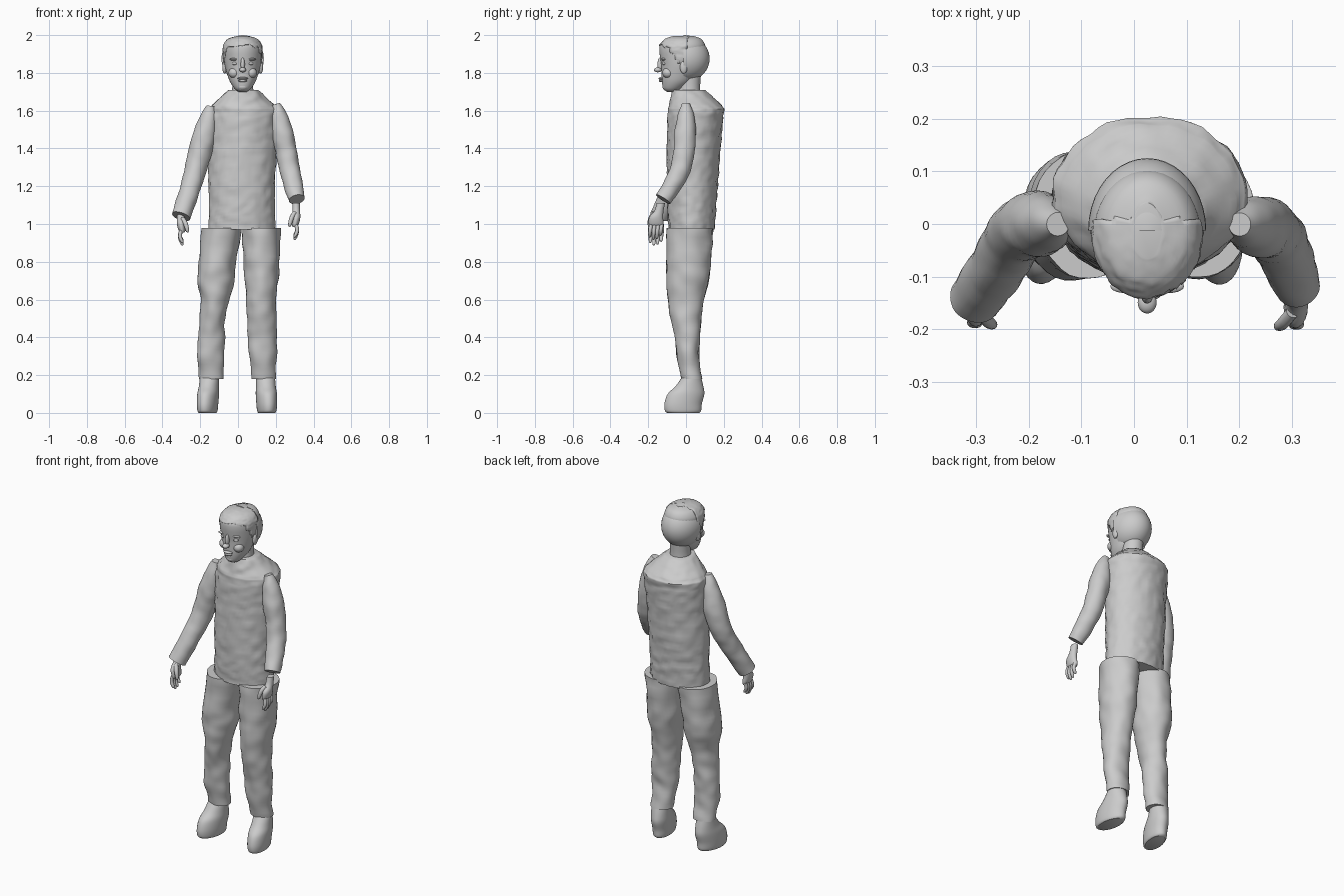
import bpy, bmesh, math
from mathutils import Vector, noise

if "Cube" in bpy.data.objects:
    bpy.data.objects.remove(bpy.data.objects["Cube"])

GREY = (0.6, 0.6, 0.6, 1)
clay = bpy.data.materials.new("plain grey")
clay.use_nodes = True
clay.diffuse_color = GREY
clay.node_tree.nodes["Principled BSDF"].inputs["Base Color"].default_value = GREY

HEAD_X = 0.025  # the head and neck sit slightly off centre


def finish(name, bm, angle=40):
    """Turn a bmesh into a named, smooth shaded object."""
    bmesh.ops.recalc_face_normals(bm, faces=bm.faces)
    mesh = bpy.data.meshes.new(name)
    bm.to_mesh(mesh)
    bm.free()
    obj = bpy.data.objects.new(name, mesh)
    bpy.context.collection.objects.link(obj)
    mesh.materials.append(clay)
    bpy.ops.object.select_all(action="DESELECT")
    obj.select_set(True)
    bpy.context.view_layer.objects.active = obj
    bpy.ops.object.shade_smooth_by_angle(angle=math.radians(angle))
    return obj


def spline(rings, i, t):
    """Catmull-Rom blend between ring i and the next one."""
    last = len(rings) - 1
    a, b, c, d = (rings[min(max(i + k, 0), last)] for k in (-1, 0, 1, 2))
    return [q + t / 2 * (r - p + t * (2 * p - 5 * q + 4 * r - s + t * (3 * (q - r) + s - p)))
            for p, q, r, s in zip(a, b, c, d)]


def loft(rings, sides=32, steps=5, follow=False, rough=0, grain=20, curved=True):
    """Skin elliptical rings (x, y, z, rx, ry); follow tilts them along the path."""
    path = []
    for i in range(len(rings) - 1):
        for k in range(steps):
            t = k / steps
            path.append(spline(rings, i, t) if curved else
                        [p + (q - p) * t for p, q in zip(rings[i], rings[i + 1])])
    path.append(list(rings[-1]))
    bm = bmesh.new()
    loops = []
    for i, (x, y, z, rx, ry) in enumerate(path):
        centre = Vector((x, y, z))
        ahead = Vector(path[min(i + 1, len(path) - 1)][:3])
        behind = Vector(path[max(i - 1, 0)][:3])
        down = Vector((0, 0, -1))
        tilt = down.rotation_difference(ahead - behind)
        loop = []
        for k in range(sides):
            a = math.tau * k / sides
            offset = Vector((rx * math.cos(a), ry * math.sin(a), 0))
            if follow:
                offset.rotate(tilt)
            if rough:
                bump = noise.noise((centre + offset) * grain)
                offset += offset.normalized() * bump * rough
            loop.append(bm.verts.new(centre + offset))
        loops.append(loop)
    for low, high in zip(loops, loops[1:]):
        for k in range(sides):
            n = (k + 1) % sides
            bm.faces.new((low[k], low[n], high[n], high[k]))
    bm.faces.new(loops[0])
    bm.faces.new(loops[-1])
    return bm


def ellipsoid(name, centre, size):
    bm = bmesh.new()
    bmesh.ops.create_uvsphere(bm, u_segments=20, v_segments=12, radius=1)
    for v in bm.verts:
        v.co = Vector(centre) + v.co * Vector(size)
    return finish(name, bm)


# Torso: a lumpy sleeveless jacket with sloping shoulders
torso = [(.02, .028, .97, .175, .122), (.02, .03, 1.1, .174, .13),
         (.02, .035, 1.25, .176, .138), (.025, .042, 1.42, .18, .142),
         (.03, .05, 1.56, .185, .148), (.03, .055, 1.61, .183, .15),
         (.028, .05, 1.63, .165, .138), (.027, .015, 1.71, .078, .086)]
finish("torso", loft(torso, 56, 8, rough=.007, grain=28, curved=False), 50)

# Trouser legs: shared heights and depths, separate widths for each side
heights = (.98, .8, .7, .6, .5, .4, .3, .18)
depth_mid = (.02, .015, .01, 0, 0, .007, .01, .03)
depth = (.122, .118, .11, .095, .08, .068, .06, .053)
leg_shapes = {
    "right": ((-.085, -.11, -.118, -.122, -.135, -.14, -.145, -.14),
              (.105, .098, .097, .074, .068, .07, .073, .063)),
    "left": ((.125, .122, .125, .12, .125, .128, .132, .135),
             (.1, .095, .09, .08, .078, .077, .072, .064)),
}
for side, (middles, widths) in leg_shapes.items():
    rings = list(zip(middles, depth_mid, heights, widths, depth))
    finish(side + "_trouser_leg", loft(rings, 36, 6, rough=.008, grain=14), 50)

# Shoes: rounded, turned slightly outwards
shoe = [(0, -.015, 0, .044, .085), (0, -.016, .012, .05, .097),
        (0, -.015, .05, .054, .1), (0, 0, .1, .055, .098),
        (0, .018, .14, .052, .075), (0, .03, .19, .05, .05)]
for side, x, turn in (("right", -.158, -.22), ("left", .15, .14)):
    obj = finish(side + "_shoe", loft(shoe))
    obj.location.x = x
    obj.rotation_euler.z = turn

# Sleeves: tubes bent forwards at the elbow
sleeves = {
    "right": [(-.145, 0, 1.625, .022), (-.155, 0, 1.57, .043), (-.18, 0, 1.46, .062),
              (-.212, -.01, 1.34, .06), (-.235, -.04, 1.25, .056),
              (-.265, -.09, 1.15, .053), (-.302, -.142, 1.04, .05)],
    "left": [(.2, 0, 1.635, .022), (.215, 0, 1.58, .042), (.235, -.005, 1.48, .058),
             (.255, -.01, 1.39, .056), (.274, -.03, 1.29, .054),
             (.292, -.07, 1.21, .05), (.31, -.12, 1.13, .044)],
}
for side, path in sleeves.items():
    rings = [(x, y, z, r, r) for x, y, z, r in path]
    finish(side + "_sleeve", loft(rings, 28, 6, True, rough=.004), 50)

# Hands: palm on a wrist, four hanging fingers and a thumb
for side, s, x, y, z in (("right", -1, -.302, -.155, .99), ("left", 1, .308, -.158, 1.02)):
    palm = [(x, y + .025, z + .09, .019, .022), (x, y + .015, z + .05, .02, .024),
            (x, y, z + .015, .022, .037), (x - s * .005, y, z - .02, .019, .039),
            (x - s * .008, y, z - .035, .011, .034)]
    finish(side + "_palm", loft(palm, 20, 4))
    for k, length in enumerate((.062, .075, .07, .055)):
        fy = y - .028 + k * .019
        finger = [(x, fy, z - .025, .01, .01),
                  (x + s * .005, fy - .004, z - .025 - length / 2, .01, .01),
                  (x - s * .006, fy - .006, z - .02 - length, .008, .008),
                  (x - s * .012, fy - .006, z - .027 - length, .003, .003)]
        finish(f"{side}_finger_{k + 1}", loft(finger, 12, 3, True))
    thumb = [(x - s * .008, y - .01, z + .04, .012, .012),
             (x - s * .025, y - .03, z + .01, .012, .012),
             (x - s * .034, y - .036, z - .025, .009, .009),
             (x - s * .036, y - .036, z - .034, .003, .003)]
    finish(side + "_thumb", loft(thumb, 12, 3, True))

# Neck and head, given as height, front, back and half width
finish("neck", loft([(HEAD_X, .015, 1.67, .06, .062), (HEAD_X, .018, 1.73, .055, .057),
                     (HEAD_X, .02, 1.8, .056, .06)]))
head = [(1.7, -.1, -.05, .022), (1.715, -.12, -.02, .042), (1.75, -.127, .03, .066),
        (1.79, -.129, .06, .081), (1.84, -.131, .09, .095), (1.88, -.137, .1, .1),
        (1.92, -.141, .1, .102), (1.95, -.136, .1, .098), (1.98, -.108, .08, .075),
        (1.996, -.064, .04, .027)]


def head_rings(grow):
    return [(HEAD_X, (f + b) / 2, z, w + grow, (b - f) / 2 + grow) for z, f, b, w in head]


finish("head", loft(head_rings(0), 40, 4), 60)

# Front hair: a thin shell kept above a ragged hairline
bm = loft(head_rings(.003), 56, 8, rough=.004, grain=60)
bald = []
for face in bm.faces:
    c = face.calc_center_median()
    hairline = 1.945 - .09 * min(1, max(0, (c.y + .1) / .06)) + .02 * noise.noise(c * 50)
    if c.z < hairline or c.y > .01:
        bald.append(face)
bmesh.ops.delete(bm, geom=bald, context="FACES")
front_hair = finish("front_hair", bm)
shell = front_hair.modifiers.new("thickness", "SOLIDIFY")
shell.thickness = .005

# Back hair: a half dome cut flat at the crown line and at the nape
bm = bmesh.new()
bmesh.ops.create_uvsphere(bm, u_segments=40, v_segments=24, radius=1)
for v in bm.verts:
    v.co = Vector((HEAD_X, -.012, 1.875)) + v.co * Vector((.112, .137, .125))
for point, normal in (((0, -.012, 0), (0, -1, 0)), ((0, 0, 1.77), (0, 0, -1))):
    cut = bmesh.ops.bisect_plane(bm, geom=bm.verts[:] + bm.edges[:] + bm.faces[:], dist=1e-5,
                                 plane_co=point, plane_no=normal, clear_outer=True)
    rim = [g for g in cut["geom_cut"] if isinstance(g, bmesh.types.BMEdge)]
    bmesh.ops.holes_fill(bm, edges=rim)
finish("back_hair", bm)

# Facial features
ellipsoid("nose_bridge", (HEAD_X, -.137, 1.845), (.011, .014, .036))
ellipsoid("nose_tip", (HEAD_X, -.149, 1.816), (.018, .021, .013))
ellipsoid("upper_lip", (HEAD_X, -.131, 1.771), (.028, .015, .007))
ellipsoid("lower_lip", (HEAD_X, -.129, 1.759), (.024, .015, .008))
ellipsoid("chin", (HEAD_X, -.103, 1.727), (.03, .022, .02))
for side, s in (("right", -1), ("left", 1)):
    ellipsoid(side + "_eye", (HEAD_X + s * .04, -.114, 1.85), (.017, .013, .009))
    ellipsoid(side + "_brow", (HEAD_X + s * .042, -.118, 1.872), (.028, .013, .007))
    ellipsoid(side + "_cheek", (HEAD_X + s * .045, -.095, 1.8), (.03, .03, .028))
    ellipsoid(side + "_ear", (HEAD_X + s * .096, -.012, 1.83), (.012, .02, .034))
